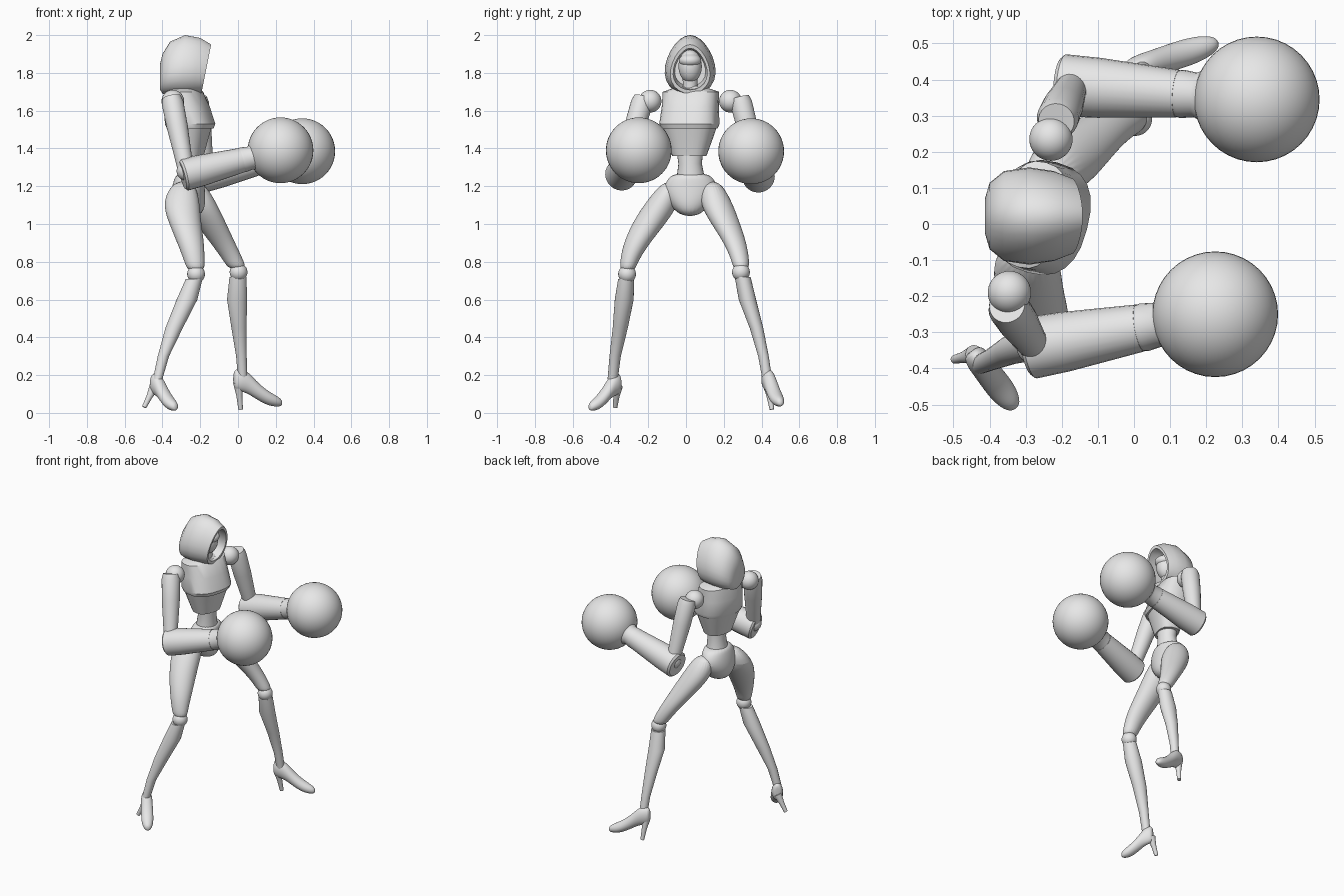
import bpy, bmesh, math
from mathutils import Vector, Matrix

cube = bpy.data.objects.get("Cube")
if cube:
    bpy.data.objects.remove(cube, do_unlink=True)

grey = bpy.data.materials.new("plain_grey")
grey.use_nodes = True
grey.diffuse_color = (0.8, 0.8, 0.8, 1)
for node in grey.node_tree.nodes:
    if node.type == 'BSDF_PRINCIPLED':
        node.inputs["Base Color"].default_value = (0.8, 0.8, 0.8, 1)

SIDES = 24
ANGLES = [2 * math.pi * i / SIDES for i in range(SIDES)]


def finish(name, bm, smooth=False, sharp=40):
    """Turn a bmesh into a named, shaded object."""
    bmesh.ops.recalc_face_normals(bm, faces=bm.faces[:])
    mesh = bpy.data.meshes.new(name)
    bm.to_mesh(mesh)
    bm.free()
    mesh.materials.append(grey)
    ob = bpy.data.objects.new(name, mesh)
    bpy.context.collection.objects.link(ob)
    bpy.ops.object.select_all(action='DESELECT')
    ob.select_set(True)
    bpy.context.view_layer.objects.active = ob
    bpy.ops.object.shade_smooth_by_angle(angle=math.radians(sharp))
    if smooth:
        sub = ob.modifiers.new("rounding", 'SUBSURF')
        sub.levels = sub.render_levels = 2
    return ob


def loft(name, rings, smooth=False, sharp=40):
    """Skin a list of point rings and cap both ends."""
    bm = bmesh.new()
    rows = [[bm.verts.new(p) for p in ring] for ring in rings]
    for a, b in zip(rows, rows[1:]):
        for i in range(len(a)):
            j = (i + 1) % len(a)
            bm.faces.new((a[i], a[j], b[j], b[i]))
    bm.faces.new(rows[0])
    bm.faces.new(rows[-1])
    return finish(name, bm, smooth, sharp)


def flat_ring(x, y, z, rx, ry, yaw=0.0, power=1.0):
    """Horizontal rounded ring; power below one makes it boxier."""
    pts = []
    for a in ANGLES:
        c, s = math.cos(a), math.sin(a)
        u = rx * math.copysign(abs(c) ** power, c)
        v = ry * math.copysign(abs(s) ** power, s)
        pts.append((x + u * math.cos(yaw) - v * math.sin(yaw),
                    y + u * math.sin(yaw) + v * math.cos(yaw), z))
    return pts


def stack(name, rows, smooth=False):
    """Loft of horizontal rings given as z, x, y, rx, ry."""
    return loft(name, [flat_ring(x, y, z, rx, ry) for z, x, y, rx, ry in rows], smooth)


def limb(name, start, end, profile, smooth=False):
    """Round limb along a line; profile holds (fraction, radius)."""
    start, end = Vector(start), Vector(end)
    q = (end - start).to_track_quat('Z', 'Y')
    rings = [[start.lerp(end, t) + q @ Vector((r * math.cos(a), r * math.sin(a), 0))
              for a in ANGLES] for t, r in profile]
    return loft(name, rings, smooth)


def ball(name, centre, radius, scale=(1, 1, 1)):
    bm = bmesh.new()
    mat = Matrix.Translation(centre) @ Matrix.Diagonal((*scale, 1))
    bmesh.ops.create_uvsphere(bm, u_segments=40, v_segments=24, radius=radius, matrix=mat)
    return finish(name, bm)


# Torso, turned a little away from straight ahead
YAW = math.radians(-15)


def torso(name, rows, power):
    rings = []
    for z, front, back, half in rows:
        mid = (front + back) / 2
        rings.append(flat_ring(-0.28 + mid * math.cos(YAW), 0.025 + mid * math.sin(YAW),
                               z, (front - back) / 2, half, YAW, power))
    return loft(name, rings, sharp=30)


torso("chest_plate", [(1.73, 0.05, -0.06, 0.06), (1.70, 0.085, -0.09, 0.15),
                      (1.62, 0.125, -0.105, 0.15), (1.53, 0.155, -0.10, 0.158),
                      (1.505, 0.145, -0.09, 0.148)], 0.8)
torso("rib_plate", [(1.52, 0.138, -0.09, 0.145), (1.45, 0.118, -0.068, 0.122),
                    (1.36, 0.095, -0.04, 0.09)], 0.8)
stack("waist", [(1.42, -0.25, 0.02, 0.06, 0.075), (1.32, -0.25, 0.022, 0.056, 0.062),
                (1.24, -0.255, 0.025, 0.065, 0.075)])
stack("pelvis", [(1.27, -0.255, 0.025, 0.068, 0.085), (1.24, -0.258, 0.025, 0.08, 0.125),
                 (1.18, -0.265, 0.025, 0.09, 0.15), (1.10, -0.265, 0.02, 0.095, 0.11),
                 (1.04, -0.255, 0.02, 0.06, 0.045)], True)
stack("neck", [(1.66, -0.265, 0.022, 0.05, 0.05), (1.73, -0.255, 0.022, 0.036, 0.038),
               (1.82, -0.245, 0.022, 0.04, 0.042)])

# Head inside an open-fronted hood
ball("head", (-0.245, 0.022, 1.835), 0.065, (1, 0.95, 1.35))
ball("face_mask", (-0.225, 0.022, 1.865), 0.062, (0.9, 0.95, 0.6))


def hood_ring(x, half, top, bottom, lean):
    pts = []
    for a in ANGLES:
        z = bottom + (top - bottom) * (1 + math.cos(a)) / 2
        y = half * math.sin(a) * (1 - 0.22 * math.cos(a))
        pts.append((x - lean * (top - z), 0.022 + y, z))
    return pts


hood = [(-0.412, 0.05, 1.85, 1.71, 0), (-0.40, 0.09, 1.90, 1.69, 0),
        (-0.36, 0.122, 1.965, 1.685, 0), (-0.28, 0.132, 2.0, 1.68, 0.05),
        (-0.20, 0.122, 1.985, 1.685, 0.12), (-0.142, 0.103, 1.95, 1.69, 0.2),
        (-0.146, 0.088, 1.93, 1.71, 0.2), (-0.20, 0.09, 1.935, 1.715, 0.1),
        (-0.29, 0.08, 1.92, 1.73, 0)]
loft("hood", [hood_ring(*row) for row in hood], sharp=50)

# Arms: shoulder, upper arm, elbow, forearm, round glove
arms = {
    "left": ((-0.23, 0.235, 1.65), (-0.215, 0.285, 1.67), (-0.17, 0.385, 1.27),
             (-0.205, 0.385, 1.247), (0.34, 0.345, 1.385)),
    "right": ((-0.345, -0.19, 1.65), (-0.352, -0.225, 1.67), (-0.275, -0.34, 1.28),
              (-0.295, -0.345, 1.258), (0.225, -0.25, 1.39)),
}
for side, (shoulder, top, elbow, cuff, fist) in arms.items():
    ball(side + "_shoulder", shoulder, 0.06)
    limb(side + "_upper_arm", top, elbow,
         [(0, 0.05), (0.08, 0.058), (0.4, 0.056), (0.8, 0.046), (1, 0.042)])
    ball(side + "_elbow", elbow, 0.05)
    limb(side + "_forearm", cuff, fist,
         [(0, 0.075), (0.02, 0.086), (0.2, 0.083), (0.6, 0.066)])
    limb(side + "_glove_cuff", cuff, fist,
         [(0.58, 0.062), (0.62, 0.067), (0.69, 0.062), (0.75, 0.08), (0.81, 0.134)])
    ball(side + "_glove", fist, 0.174)

# Legs
stack("right_thigh", [(1.23, -0.285, -0.075, 0.055, 0.045), (1.12, -0.302, -0.12, 0.1, 0.09),
                      (1.02, -0.285, -0.185, 0.088, 0.092), (0.90, -0.25, -0.262, 0.072, 0.07),
                      (0.80, -0.23, -0.303, 0.053, 0.047), (0.75, -0.222, -0.31, 0.046, 0.04)], True)
stack("left_thigh", [(1.23, -0.24, 0.135, 0.055, 0.045), (1.12, -0.21, 0.155, 0.092, 0.088),
                     (1.02, -0.155, 0.2, 0.085, 0.08), (0.90, -0.08, 0.262, 0.065, 0.06),
                     (0.80, -0.02, 0.29, 0.053, 0.046), (0.76, -0.003, 0.292, 0.046, 0.042)], True)
ball("right_knee", (-0.222, -0.312, 0.735), 0.047)
ball("left_knee", (0.003, 0.291, 0.745), 0.047)
stack("right_shin", [(0.71, -0.232, -0.317, 0.044, 0.042), (0.60, -0.27, -0.327, 0.055, 0.05),
                     (0.45, -0.338, -0.348, 0.046, 0.04), (0.30, -0.395, -0.375, 0.03, 0.03),
                     (0.18, -0.425, -0.388, 0.025, 0.027)])
stack("left_shin", [(0.72, 0.0, 0.3, 0.045, 0.042), (0.60, -0.005, 0.325, 0.053, 0.046),
                    (0.45, 0.005, 0.373, 0.04, 0.036), (0.30, 0.018, 0.41, 0.028, 0.028),
                    (0.18, 0.025, 0.43, 0.025, 0.026)])

# High-heeled shoes: rows are forward distance, top, bottom, half width
shoe = [(-0.045, 0.19, 0.12, 0.015), (-0.035, 0.21, 0.10, 0.03), (0.0, 0.215, 0.09, 0.036),
        (0.035, 0.195, 0.08, 0.036), (0.09, 0.135, 0.045, 0.038), (0.15, 0.09, 0.015, 0.038),
        (0.20, 0.065, 0.01, 0.028), (0.225, 0.045, 0.015, 0.012)]
feet = {
    "left": (Vector((0.02, 0.435, 0.022)), Vector((0.22, 0.07, 0)), 1.0, (0.014, 0.455, 0.018)),
    "right": (Vector((-0.43, -0.378, 0)), Vector((0.1, -0.13, 0)), 0.75, (-0.497, -0.375, 0.03)),
}
for side, (ankle, heading, stretch, tip) in feet.items():
    ahead = heading.normalized()
    across = Vector((-ahead.y, ahead.x, 0))
    rings = []
    for t, top, bottom, half in shoe:
        mid = ankle + ahead * t * stretch + Vector((0, 0, (top + bottom) / 2))
        rings.append([mid + across * half * math.cos(a)
                      + Vector((0, 0, (top - bottom) / 2 * math.sin(a))) for a in ANGLES])
    loft(side + "_shoe", rings, True)
    heel_top = ankle - ahead * 0.02 + Vector((0, 0, 0.14))
    limb(side + "_heel", heel_top, tip, [(0, 0.027), (0.5, 0.016), (1, 0.012)])
